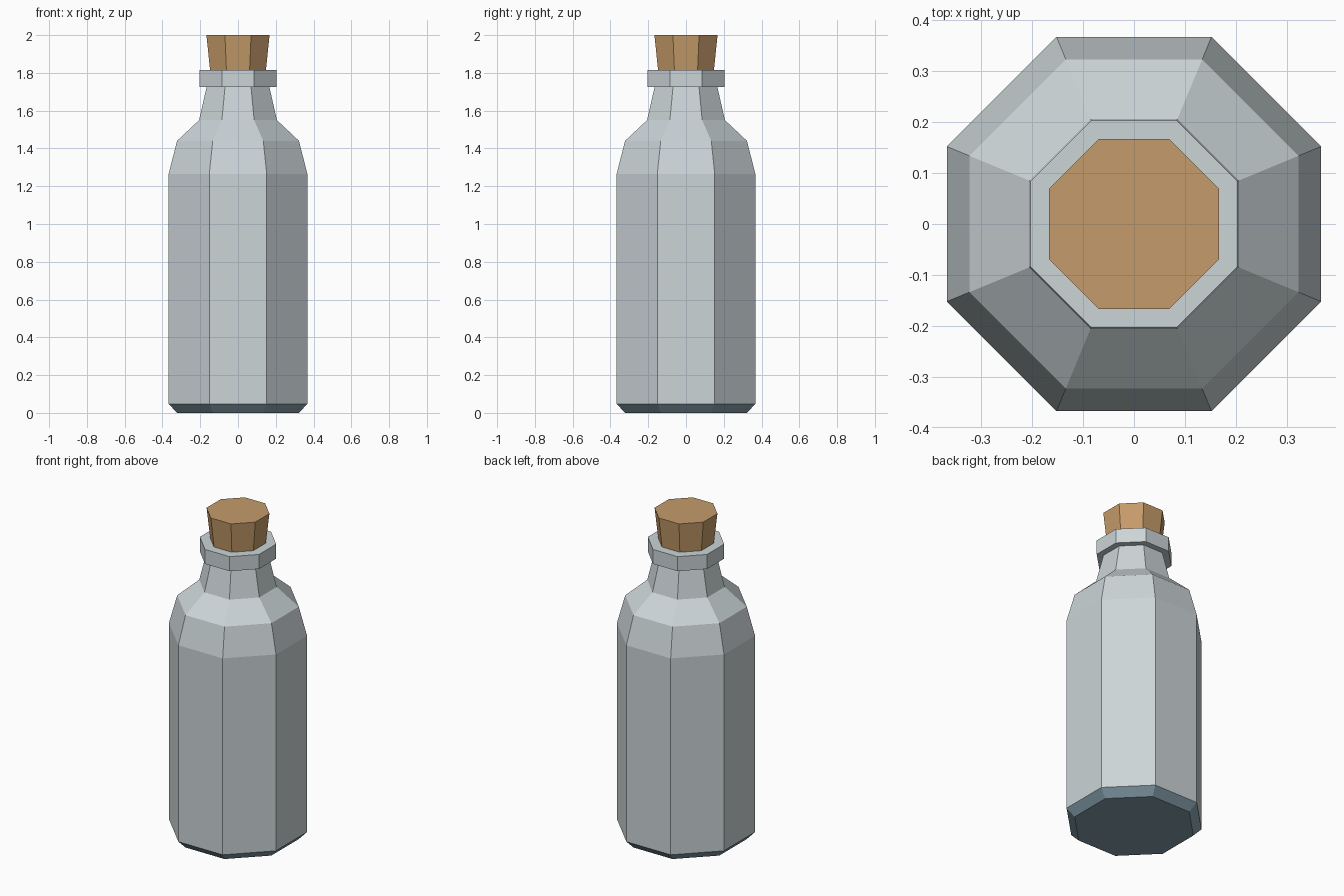
import bpy, bmesh, math

if "Cube" in bpy.data.objects:
    bpy.data.objects.remove(bpy.data.objects["Cube"])

SIDES = 8

def material(name, rgb):
    m = bpy.data.materials.new(name)
    m.diffuse_color = (*rgb, 1.0)
    m.use_nodes = True
    m.node_tree.nodes["Principled BSDF"].inputs["Base Color"].default_value = m.diffuse_color
    return m

glass = material("pale_glass", (0.60, 0.66, 0.68))
base_blue = material("slate_blue_base", (0.23, 0.34, 0.40))
cork_brown = material("cork_brown", (0.56, 0.33, 0.145))

def octagon_lathe(name, profile, mats, rule=None):
    """Stack octagonal rings given as (apothem, z), capped at both ends."""
    bm = bmesh.new()
    rings = []
    for apothem, z in profile:
        r = apothem / math.cos(math.pi / SIDES)
        rings.append([bm.verts.new((r * math.cos((i + 0.5) * 2 * math.pi / SIDES),
                                    r * math.sin((i + 0.5) * 2 * math.pi / SIDES), z))
                      for i in range(SIDES)])
    for low, high in zip(rings, rings[1:]):
        for i in range(SIDES):
            j = (i + 1) % SIDES
            bm.faces.new((low[i], low[j], high[j], high[i]))
    bm.faces.new(rings[0][::-1])
    bm.faces.new(rings[-1])
    bm.normal_update()
    if rule:
        for f in bm.faces:
            f.material_index = rule(f)
    mesh = bpy.data.meshes.new(name)
    bm.to_mesh(mesh)
    bm.free()
    for m in mats:
        mesh.materials.append(m)
    obj = bpy.data.objects.new(name, mesh)
    bpy.context.collection.objects.link(obj)
    return obj

# bottle body with shoulder and neck; the bevelled base is a darker blue
octagon_lathe("bottle_body",
              [(0.323, 0), (0.367, 0.048), (0.367, 1.265), (0.323, 1.44),
               (0.206, 1.55), (0.164, 1.735)],
              [glass, base_blue],
              lambda f: 1 if f.calc_center_median().z < 0.04 else 0)

# collar around the mouth
octagon_lathe("bottle_lip", [(0.203, 1.725), (0.203, 1.815)], [glass])

# tapered stopper, its lower end pushed into the neck
octagon_lathe("cork_stopper", [(0.139, 1.74), (0.148, 1.815), (0.167, 2.0)], [cork_brown])
